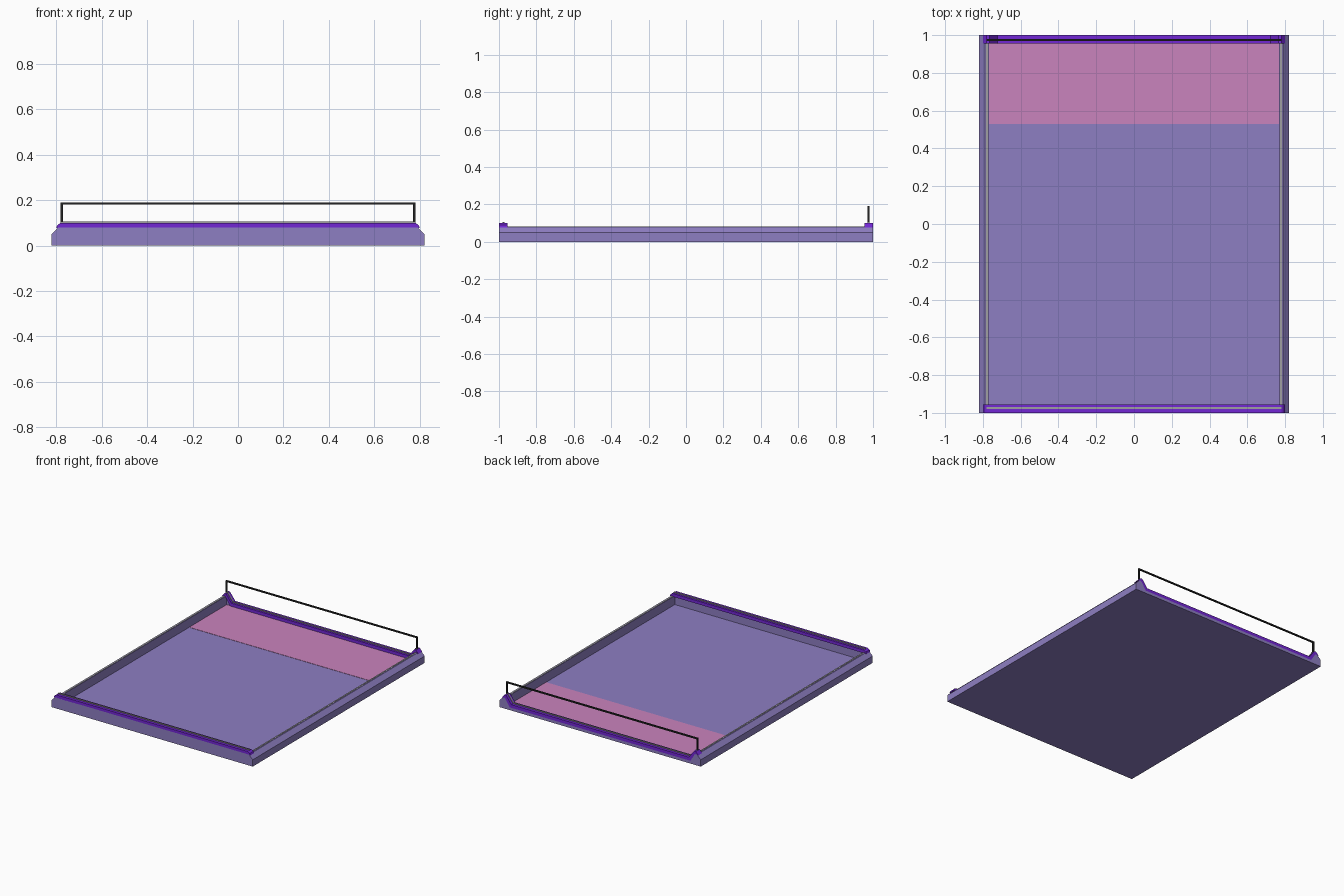
import bpy
import bmesh

cube = bpy.data.objects.get("Cube")
if cube:
    bpy.data.objects.remove(cube, do_unlink=True)


def material(name, rgb):
    m = bpy.data.materials.new(name)
    m.use_nodes = True
    m.diffuse_color = (*rgb, 1)
    m.node_tree.nodes["Principled BSDF"].inputs["Base Color"].default_value = (*rgb, 1)
    return m


LAVENDER = material("lavender", (0.27, 0.21, 0.54))
PINK = material("pink", (0.59, 0.23, 0.51))
PURPLE = material("purple", (0.17, 0.02, 0.66))
BLACK = material("black", (0.017, 0.017, 0.017))
GREY = material("grey", (0.35, 0.35, 0.36))


def prism(name, profile, y0, y1, mat):
    """Extrude a closed x-z profile along y."""
    bm = bmesh.new()
    face = bm.faces.new([bm.verts.new((x, y0, z)) for x, z in profile])
    side = bmesh.ops.extrude_face_region(bm, geom=[face])
    verts = [v for v in side["geom"] if isinstance(v, bmesh.types.BMVert)]
    bmesh.ops.translate(bm, verts=verts, vec=(0, y1 - y0, 0))
    bmesh.ops.recalc_face_normals(bm, faces=bm.faces)
    mesh = bpy.data.meshes.new(name)
    bm.to_mesh(mesh)
    bm.free()
    mesh.materials.append(mat)
    obj = bpy.data.objects.new(name, mesh)
    bpy.context.collection.objects.link(obj)
    return obj


def box(name, x0, x1, y0, y1, z0, z1, mat):
    return prism(name, [(x0, z0), (x1, z0), (x1, z1), (x0, z1)], y0, y1, mat)


def mirrored(points):
    """Complete a right-hand outline with its reflection."""
    return points + [(-x, z) for x, z in reversed(points)]


def band(low, high):
    """Closed strip between a lower and an upper right-hand line."""
    return mirrored(low) + mirrored(high)[::-1]


# Floor with a coloured end zone
FLOOR = 0.015
box("floor", -0.78, 0.78, -0.98, 0.98, 0, FLOOR, LAVENDER)
box("end_zone", -0.768, 0.768, 0.53, 0.97, FLOOR, FLOOR + 0.002, PINK)

# Side walls with sloped shoulders and a thin grey seam on top
for s, side in ((1, "left"), (-1, "right")):
    wall = [(0.77, 0), (0.82, 0), (0.82, 0.05), (0.79, 0.08), (0.77, 0.08)]
    prism(side + "_wall", [(s * x, z) for x, z in wall], -1, 1, LAVENDER)
    box(side + "_seam", *sorted((s * 0.773, s * 0.783)), -0.955, 0.955, 0.08, 0.082, GREY)

# Full-height front wall and its cap rail
prism("front_wall", mirrored([(0.77, 0), (0.77, 0.08)]), -1, -0.97, LAVENDER)
prism("front_rail", mirrored([(0.80, 0.077), (0.795, 0.09), (0.78, 0.10)]), -1, -0.955, PURPLE)
box("front_rail_strip", -0.78, 0.78, -0.98, -0.97, 0.10, 0.105, GREY)

# Low back sill, with a rail that dips down from the corners
dip_low = [(0.80, 0.077), (0.772, 0.077), (0.735, 0.02)]
dip_high = [(0.78, 0.10), (0.765, 0.10), (0.722, 0.043)]
dip_strip = [(x, z + 0.005) for x, z in dip_high]
prism("back_sill", mirrored([(0.775, 0), (0.775, 0.076), (0.772, 0.077), (0.735, 0.02)]),
      0.965, 1, LAVENDER)
prism("back_rail", band(dip_low, dip_high), 0.955, 1, PURPLE)
prism("back_rail_strip", band(dip_high, dip_strip), 0.97, 0.98, GREY)

# Raised crossbar on two posts
for s, side in ((1, "left"), (-1, "right")):
    box(side + "_post", s * 0.775 - 0.005, s * 0.775 + 0.005, 0.97, 0.98, 0.09, 0.18, BLACK)
box("crossbar", -0.78, 0.78, 0.97, 0.98, 0.18, 0.19, BLACK)
